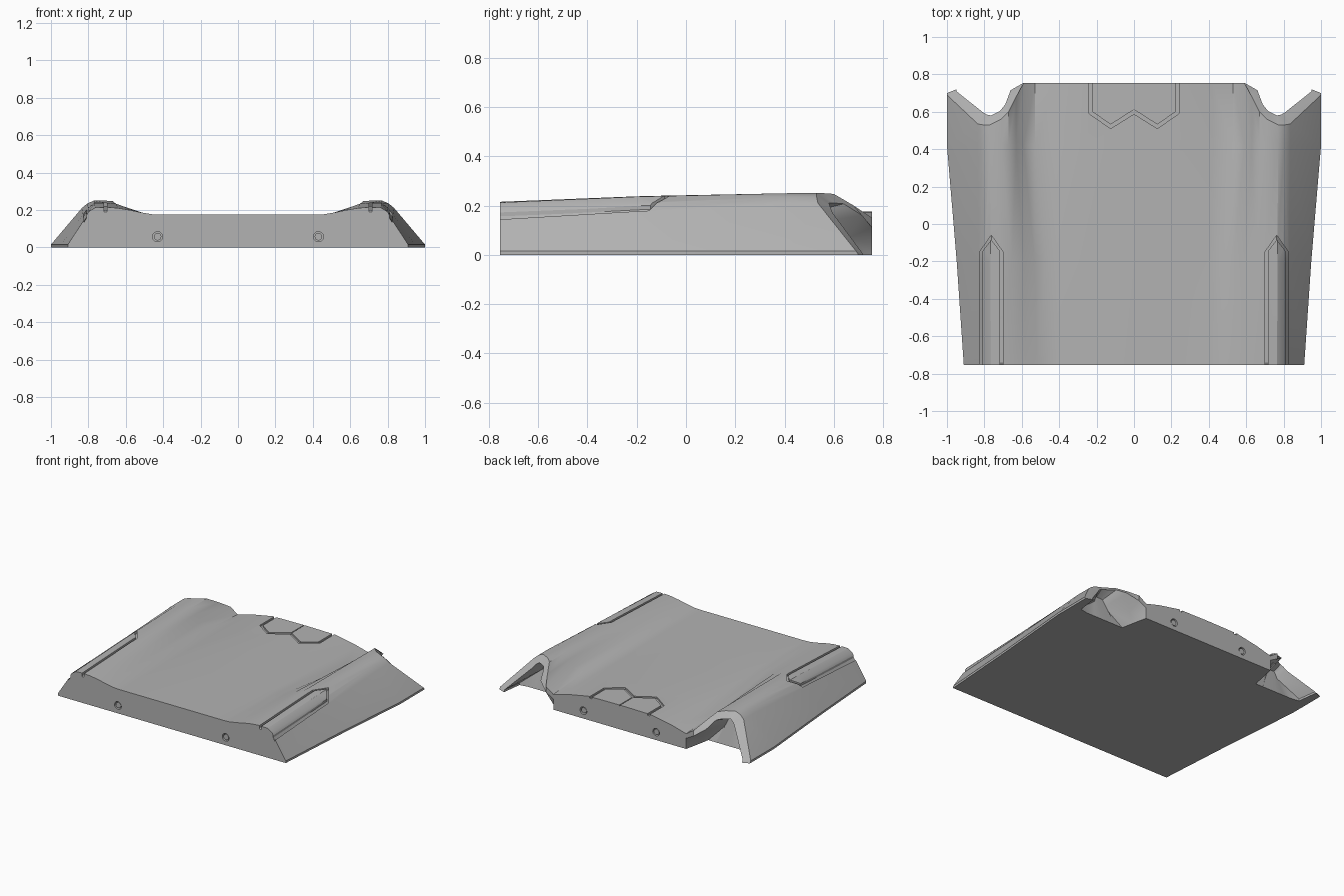
import bpy, bmesh
from mathutils import Vector, Matrix

cube = bpy.data.objects.get("Cube")
if cube:
    bpy.data.objects.remove(cube, do_unlink=True)

grey = bpy.data.materials.new("plain grey")
grey.use_nodes = True
tone = (0.45, 0.45, 0.45, 1)
grey.diffuse_color = tone
grey.node_tree.nodes["Principled BSDF"].inputs["Base Color"].default_value = tone


def make_object(name, mesh_data, helper=False):
    """Turn a bmesh into an object with the grey material."""
    bmesh.ops.recalc_face_normals(mesh_data, faces=mesh_data.faces)
    mesh = bpy.data.meshes.new(name)
    mesh_data.to_mesh(mesh)
    mesh_data.free()
    mesh.materials.append(grey)
    obj = bpy.data.objects.new(name, mesh)
    bpy.context.collection.objects.link(obj)
    obj.hide_render = helper
    return obj


def row(xs, ys, zs):
    return [Vector(p) for p in zip(xs, ys, zs)]


# Half cross-sections, from the outer bottom edge in to the centre line
front_x = [.91, .91, .825, .8, .765, .7, .64, .58, .52, .46, .41, .25, 0]
front_z = [0, .015, .145, .19, .212, .215, .21, .2, .187, .177, .175, .175, .175]
back_x = [1, 1, .835, .805, .77, .71, .67, .63, .59, .53, .42, .25, 0]
back_z = [0, .015, .21, .235, .25, .25, .247, .215, .165, .135, .15, .172, .175]
rim_y = [.7, .69, .535, .53, .53, .56, .6, .68] + [.755] * 5
rim_z = back_z[:7] + [.2, .15, .11, .14, .172, .175]
count = len(front_x)
fender = range(2, 8)

front = row(front_x, [-.755] * count, front_z)
back = row(back_x, [.42] * count, back_z)
rim = row(back_x, rim_y, rim_z)
middle = []
for i, (a, b) in enumerate(zip(front, back)):
    p = a.lerp(b, .42 if i < 7 else .15)
    p.y = -.2
    if 3 < i < 9:
        p.z += .008
    middle.append(p)

# Rows below the rim: shell thickness, pocket under each fender, floor edge
inner, pocket, floor = [], [], []
for i, p in enumerate(rim):
    if i < 2:
        inner.append(p + Vector((-.05, .02, 0)))
        pocket.append(Vector((.93, .57, p.z)))
        floor.append(Vector((.93, .57, 0)))
    elif i in fender:
        lean = (4.5 - i) * .012
        inner.append(p + Vector((-lean, .07 - .005 * i, -.04)))
        pocket.append(Vector((p.x - lean * 2, .52, p.z - .07)))
        floor.append(Vector((.93 - .06 * (i - 1), .56, 0)))
    elif i == 8:
        inner.append(p - Vector((0, 0, .04)))
        pocket.append(Vector((.59, .66, .07)))
        floor.append(Vector((.555, .64, 0)))
    else:
        inner.append(Vector((p.x, p.y, p.z * .7)))
        pocket.append(Vector((p.x, p.y, p.z * .35)))
        floor.append(Vector((p.x, p.y, 0)))

front_foot = [Vector((p.x, p.y, 0)) for p in front]
rows = [front_foot, front, middle, back, rim, inner, pocket, floor]

# Body shell, both halves, closed underneath
bm = bmesh.new()
for side in (-1, 1):
    grid = [[bm.verts.new((side * p.x, p.y, p.z)) for p in r] for r in rows]
    for r0, r1 in zip(grid, grid[1:]):
        for j in range(count - 1):
            bm.faces.new((r0[j], r0[j + 1], r1[j + 1], r1[j]))
bmesh.ops.remove_doubles(bm, verts=bm.verts, dist=.0005)
bmesh.ops.dissolve_degenerate(bm, edges=bm.edges, dist=.0005)
bmesh.ops.holes_fill(bm, edges=[e for e in bm.edges if e.is_boundary], sides=0)
body = make_object("body_shell", bm)
bpy.context.view_layer.update()


def surface(x, y):
    hit, place, _, _ = body.ray_cast(Vector((x, min(y, .75), 1)), Vector((0, 0, -1)))
    return place.z if hit else .175


def groove(name, outer, inside, depth):
    """Cutter ribbon between two plan outlines, following the surface."""
    ribbon = bmesh.new()
    rings = []
    for (ax, ay), (bx, by) in zip(outer, inside):
        za, zb = surface(ax, ay) - depth, surface(bx, by) - depth
        points = [(ax, ay, za), (bx, by, zb), (bx, by, .4), (ax, ay, .4)]
        rings.append([ribbon.verts.new(p) for p in points])
    for a, b in zip(rings, rings[1:]):
        for k in range(4):
            n = (k + 1) % 4
            ribbon.faces.new((a[k], a[n], b[n], b[k]))
    ribbon.faces.new(rings[0])
    ribbon.faces.new(rings[-1])
    return make_object(name, ribbon, True)


def strip_outline(left, right, shoulder, tip):
    steps = [-.8, -.74, -.5, -.2, shoulder]
    return ([(left, y) for y in steps] + [((left + right) / 2, tip)]
            + [(right, y) for y in reversed(steps)])


def mirrored(points, side):
    return [(side * x, y) for x, y in points]


cutters = []
for side, label in ((-1, "right"), (1, "left")):
    # Outline of the pointed strip on each front fender
    cutters.append(groove(label + "_strip_groove",
                          mirrored(strip_outline(.7, .826, -.15, -.06), side),
                          mirrored(strip_outline(.716, .81, -.145, -.085), side), .016))
    # Round sockets in the front and back walls
    for end, x in ((-.755, .43), (.755, .29)):
        hole = bmesh.new()
        turn = Matrix.Translation((side * x, end, .057)) @ Matrix.Rotation(1.5708, 4, "X")
        bmesh.ops.create_cone(hole, cap_ends=True, segments=24, radius1=.027,
                              radius2=.027, depth=.06, matrix=turn)
        cutters.append(make_object(label + "_socket_cutter", hole, True))

# Paired angular panel outline at the rear of the deck
half_out = [(.24, .8), (.24, .59), (.125, .51)]
half_in = [(.222, .8), (.222, .6), (.125, .532)]
cutters.append(groove("rear_panel_groove",
                      half_out + [(0, .588)] + mirrored(half_out[::-1], -1),
                      half_in + [(0, .612)] + mirrored(half_in[::-1], -1), .012))
cutters.append(groove("rear_panel_seam", [(-.003, .8), (-.003, .6)],
                      [(.003, .8), (.003, .6)], .008))

bpy.context.view_layer.objects.active = body
body.select_set(True)
for cutter in cutters:
    cut = body.modifiers.new(cutter.name, "BOOLEAN")
    cut.operation = "DIFFERENCE"
    cut.solver = "EXACT"
    cut.object = cutter
    bpy.ops.object.modifier_apply(modifier=cut.name)
for cutter in cutters:
    bpy.data.objects.remove(cutter, do_unlink=True)

bpy.ops.object.shade_smooth_by_angle(angle=.5)

# Small round pins seated inside the sockets
for side, label in ((-1, "right"), (1, "left")):
    for end, x, inset, place in ((-.755, .43, .02, "front"), (.755, .29, -.02, "back")):
        pin = bmesh.new()
        turn = (Matrix.Translation((side * x, end + inset, .057))
                @ Matrix.Rotation(1.5708, 4, "X"))
        bmesh.ops.create_cone(pin, cap_ends=True, segments=24, radius1=.02,
                              radius2=.02, depth=.03, matrix=turn)
        make_object(place + "_" + label + "_pin", pin)
